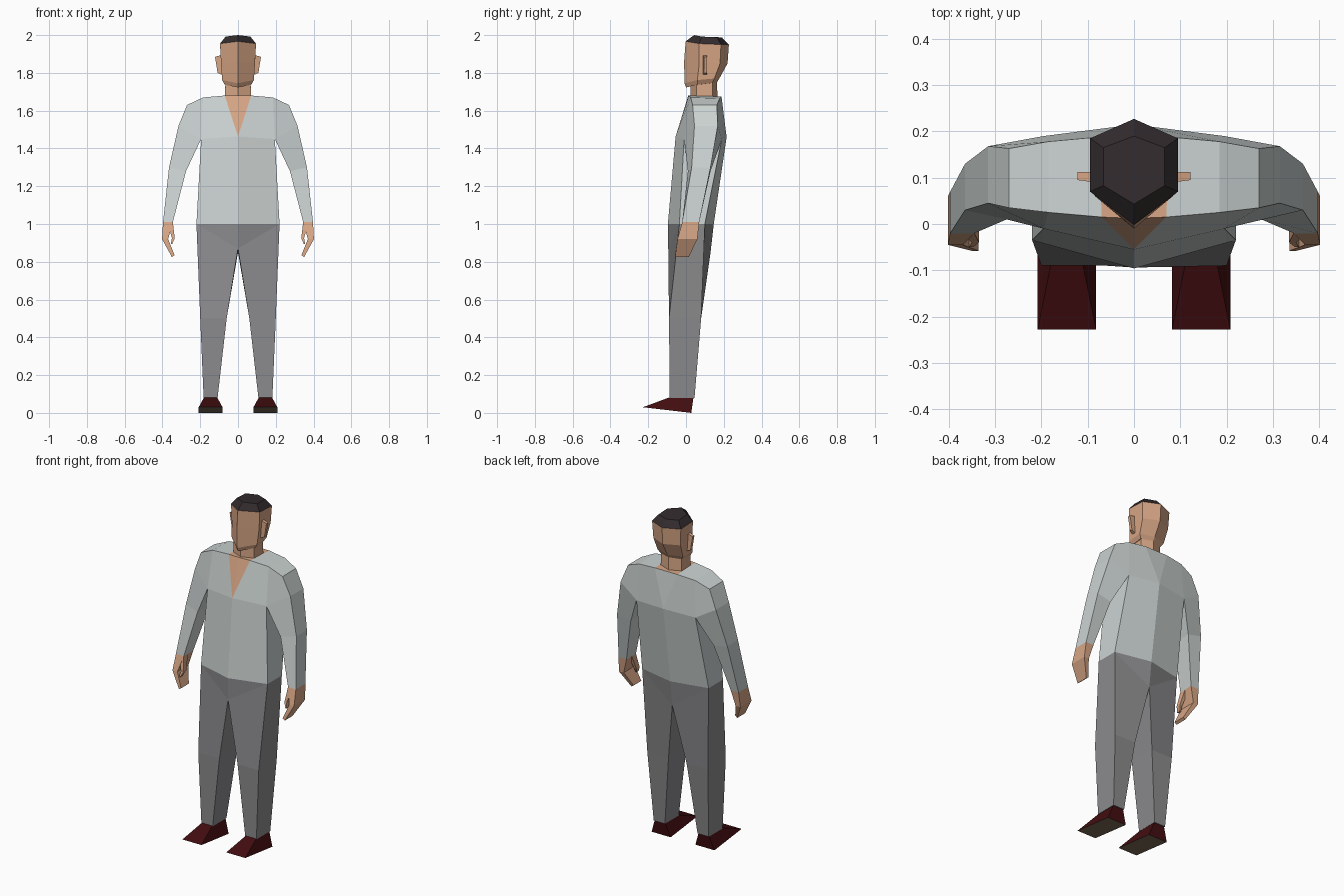
import bpy, bmesh

old = bpy.data.objects.get("Cube")
if old:
    bpy.data.objects.remove(old, do_unlink=True)


def material(name, rgb):
    m = bpy.data.materials.new(name)
    m.use_nodes = True
    m.diffuse_color = (*rgb, 1)
    m.node_tree.nodes["Principled BSDF"].inputs["Base Color"].default_value = (*rgb, 1)
    return m


SHIRT = material("pale_grey_shirt", (0.60, 0.65, 0.64))
PANTS = material("grey_cloth", (0.26, 0.26, 0.27))
SKIN = material("skin", (0.68, 0.38, 0.235))
HAIR = material("dark_hair", (0.032, 0.024, 0.026))
SHOE = material("dark_red_leather", (0.055, 0.004, 0.005))
SOLE = material("brown_sole", (0.22, 0.155, 0.105))


def build(name, polys, mats, mirror=False):
    """polys: list of (corner points, material slot); mirror adds the -x half."""
    bm = bmesh.new()
    for pts, slot in polys:
        for s in ((1, -1) if mirror else (1,)):
            vs = [bm.verts.new((s * x, y, z)) for x, y, z in pts]
            bm.faces.new(vs if s > 0 else vs[::-1]).material_index = slot
    bmesh.ops.remove_doubles(bm, verts=bm.verts, dist=1e-5)
    bmesh.ops.recalc_face_normals(bm, faces=bm.faces)
    me = bpy.data.meshes.new(name)
    bm.to_mesh(me)
    bm.free()
    for m in mats:
        me.materials.append(m)
    ob = bpy.data.objects.new(name, me)
    bpy.context.collection.objects.link(ob)
    return ob


def bridge(a, b, slot=0):
    """Quads joining two closed rings of equal length."""
    n = len(a)
    return [((a[i], a[(i + 1) % n], b[(i + 1) % n], b[i]), slot) for i in range(n)]


def loft(rings, slot=0, cap_start=True, cap_end=True):
    polys = []
    for a, b in zip(rings, rings[1:]):
        polys += bridge(a, b, slot)
    if cap_start:
        polys.append((rings[0], slot))
    if cap_end:
        polys.append((rings[-1], slot))
    return polys


def box_ring(x_in, x_out, y0, y1, z_in, z_out=None):
    """Outer front, outer back, inner back, inner front."""
    zo = z_in if z_out is None else z_out
    return [(x_out, y0, zo), (x_out, y1, zo), (x_in, y1, z_in), (x_in, y0, z_in)]


def hex_ring(w, front, front_side, back_side, back):
    """Pointed hexagon; each argument after w is (y, z)."""
    return [(0, *front), (w, *front_side), (w, *back_side),
            (0, *back), (-w, *back_side), (-w, *front_side)]


# Shared waist line
w_f0, w_f1 = (0, -.096, 1), (.22, -.035, 1)
w_b1, w_b0 = (.22, .10, 1), (0, .147, 1)

# Shirt: body, shoulders and sleeves, with an open V neck
c0, c1, d1, d0 = (0, -.055, 1.463), (.195, -.01, 1.45), (.195, .19, 1.45), (0, .215, 1.46)
n0, n1, m1, m0 = (0, .012, 1.68), (.07, .015, 1.68), (.075, .188, 1.675), (0, .188, 1.675)
s1, t1 = (.185, .025, 1.67), (.185, .178, 1.665)
p, q = (.27, .035, 1.63), (.27, .163, 1.63)
a, b = (.315, .045, 1.52), (.315, .168, 1.52)
elbow = [(.365, .03, 1.30), (.365, .13, 1.30), (.275, .13, 1.28), (.275, .01, 1.28)]
wrist = box_ring(.345, .397, -.02, .07, 1.01)
body = [(w_f0, w_f1, c1, c0), (w_f1, w_b1, d1, c1), (w_b1, w_b0, d0, d1),
        (c0, c1, s1, n1), (c1, a, p, s1), (s1, p, q, t1), (n1, s1, t1, m1),
        (d0, d1, t1, m1), (d0, m1, m0), (d1, b, q, t1), (a, p, q, b)]
shirt = [(f, 0) for f in body]
shirt += loft([[a, b, d1, c1], elbow, wrist], 0, False, False)
shirt += [((c0, n1, n0), 1), ((n0, n1, m1, m0), 1)]
build("shirt", shirt, [SHIRT, SKIN], mirror=True)

# Trousers: hips and two four-sided legs
k0, k1 = (0, -.094, .87), (0, .13, .85)
knee = box_ring(.06, .20, -.09, .08, .5)
ankle = box_ring(.108, .182, -.086, .045, .08)
legs = bridge([w_f1, w_b1, k1, k0], knee) + loft([knee, ankle], 0, False, True)
legs += [((w_f0, w_f1, k0), 0), ((w_b0, w_b1, k1), 0)]
build("trousers", legs, [PANTS], mirror=True)


def flip(polys, s):
    return [([(s * x, y, z) for x, y, z in pts], k) for pts, k in polys]


for side, s in (("left", 1), ("right", -1)):
    # Wedge shoe with a sole tilting up to the toe
    top = box_ring(.112, .178, -.08, .04, .085)
    sole = [(.208, -.228, .03), (.208, .028, 0), (.082, .028, 0), (.082, -.228, .03)]
    build(side + "_shoe", flip(bridge(top, sole, 0) + [(top, 0), (sole, 1)], s), [SHOE, SOLE])

    # Hand curling inward to the fingertips
    palm = box_ring(.37, .402, -.045, .06, .92)
    tips = box_ring(.336, .35, -.058, .015, .835, .825)
    build(side + "_hand", flip(loft([wrist, palm, tips]), s), [SKIN])

    # Thumb
    root = box_ring(.345, .372, -.02, .02, 1.01)
    mid = box_ring(.335, .35, -.04, -.01, .925)
    tip = box_ring(.348, .356, -.05, -.03, .895)
    build(side + "_thumb", flip(loft([root, mid, tip]), s), [SKIN])

    # Ear
    inner = [(.085, .09, 1.79), (.085, .112, 1.79), (.085, .112, 1.895), (.085, .09, 1.895)]
    outer = [(.108, .095, 1.80), (.108, .112, 1.80), (.122, .112, 1.885), (.122, .095, 1.885)]
    build(side + "_ear", flip(loft([inner, outer]), s), [SKIN])

# Neck
build("neck", loft([
    hex_ring(.07, (.025, 1.66), (.055, 1.66), (.14, 1.66), (.168, 1.66)),
    hex_ring(.066, (.025, 1.76), (.055, 1.76), (.14, 1.77), (.162, 1.77))]), [SKIN])

# Head with a pointed hexagonal section, topped by short hair
hairline = hex_ring(.095, (-.002, 1.967), (.07, 1.955), (.185, 1.95), (.227, 1.95))
build("head", loft([
    hex_ring(.07, (.0, 1.723), (.06, 1.737), (.14, 1.747), (.162, 1.747)),
    hex_ring(.084, (-.008, 1.745), (.06, 1.762), (.15, 1.77), (.175, 1.768)),
    hex_ring(.09, (-.01, 1.86), (.07, 1.85), (.18, 1.85), (.22, 1.85)),
    hairline], cap_end=False), [SKIN])
crown = hex_ring(.066, (.043, 2.0), (.083, 1.992), (.165, 1.988), (.19, 1.988))
build("hair", loft([hairline, crown], cap_start=False), [HAIR])
